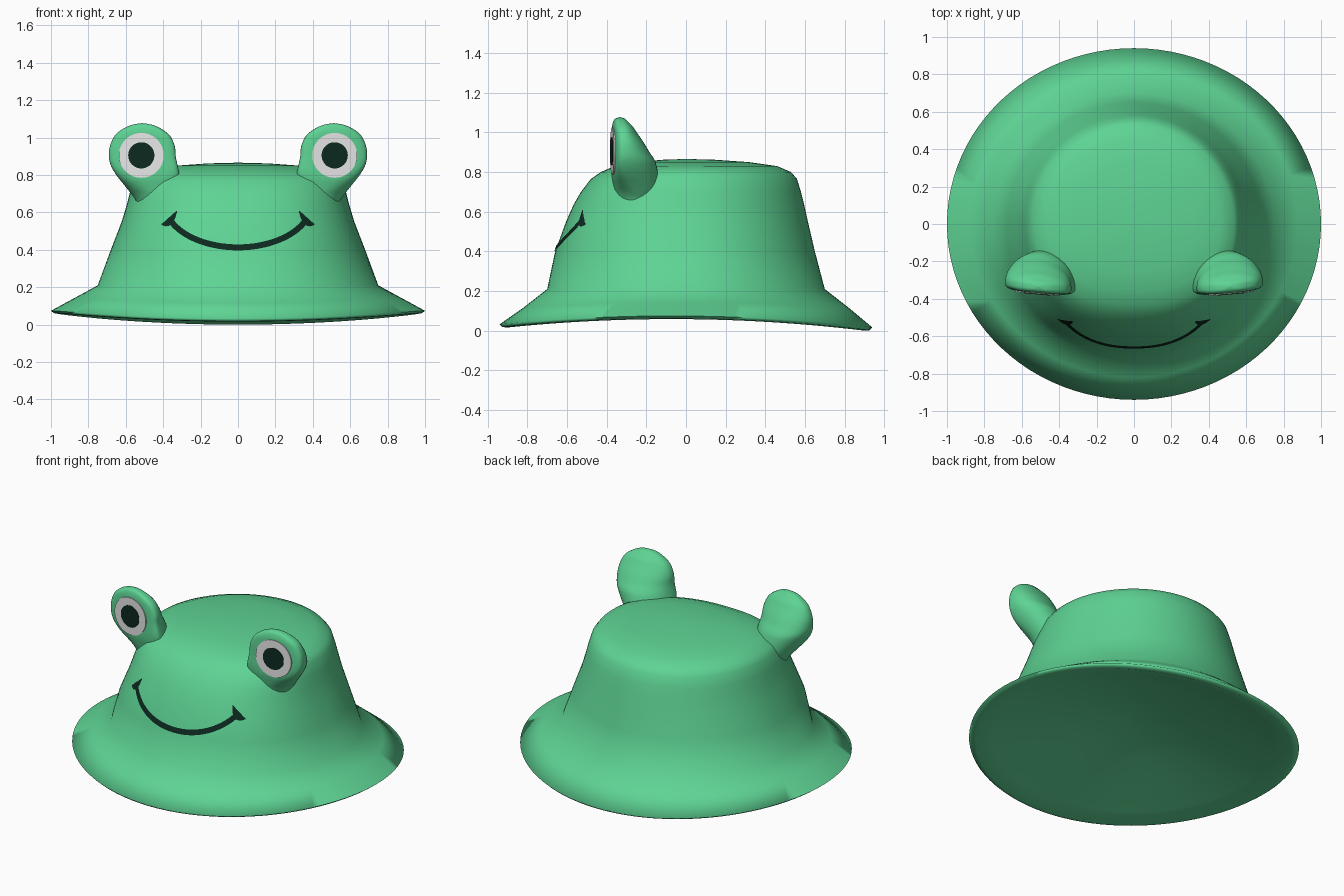
import bpy, bmesh, math
from mathutils import Vector

if "Cube" in bpy.data.objects:
    bpy.data.objects.remove(bpy.data.objects["Cube"])


def material(name, rgb):
    m = bpy.data.materials.new(name)
    m.diffuse_color = (*rgb, 1)
    m.use_nodes = True
    m.node_tree.nodes["Principled BSDF"].inputs["Base Color"].default_value = m.diffuse_color
    return m


GREEN = material("frog green", (0.112, 0.655, 0.295))
WHITE = material("eye white", (0.80, 0.80, 0.80))
DARK = material("dark green", (0.004, 0.022, 0.014))

# Crown profile: height, half width, front depth, back depth
CROWN = [(.21, .75, .70, .70), (.40, .68, .66, .65), (.55, .622, .605, .615),
         (.64, .595, .565, .595), (.70, .58, .53, .58), (.765, .56, .48, .56),
         (.80, .535, .43, .53), (.83, .46, .36, .46), (.85, .33, .25, .32),
         (.862, .16, .12, .15), (.866, .002, .002, .002)]
SEG = 96


def front_power(z):
    # The front of the crown is slightly squarer than an ellipse
    return 2 + .35 * min(max((z - .1) / .25, 0), 1)


def power(v, p):
    return math.copysign(abs(v) ** p, v)


def crown_at(z):
    for a, b in zip(CROWN, CROWN[1:]):
        if a[0] <= z <= b[0]:
            t = (z - a[0]) / (b[0] - a[0])
            return [p + (q - p) * t for p, q in zip(a, b)][1:]
    return None


def inside(p):
    c = crown_at(p.z + .008)
    if not c:
        return False
    rx, yf, yb = (max(v - .01, .001) for v in c)
    n = front_power(p.z) if p.y < 0 else 2
    return abs(p.x / rx) ** n + abs(p.y / (yf if p.y < 0 else yb)) ** n < 1


def finish(name, bm, mat, angle=60):
    me = bpy.data.meshes.new(name)
    bm.to_mesh(me)
    bm.free()
    ob = bpy.data.objects.new(name, me)
    bpy.context.collection.objects.link(ob)
    me.materials.append(mat)
    bpy.ops.object.select_all(action='DESELECT')
    ob.select_set(True)
    bpy.context.view_layer.objects.active = ob
    bpy.ops.object.shade_smooth_by_angle(angle=math.radians(angle))
    return ob


def bridge(bm, rings, closed=True):
    for a, b in zip(rings, rings[1:]):
        n = len(a)
        for i in range(n if closed else n - 1):
            j = (i + 1) % n
            bm.faces.new((a[i], a[j], b[j], b[i]))


# Hat: hollowed underside, thin rounded rim, sloping brim and crown
under = [(.205, .002, .002, .002, 0), (.198, .15, .14, .14, 0), (.165, .35, .33, .33, .002),
         (.11, .6, .56, .56, .012), (.045, .85, .80, .80, .034),
         (.008, .96, .90, .90, .05), (.01, .985, .926, .926, .052)]
brim = [(.024, 1.0, .94, .94, .05), (.116, .875, .82, .82, .026)]
bm = bmesh.new()
rings = []
for z, rx, yf, yb, saddle in under + brim + [c + (0,) for c in CROWN]:
    ring = []
    for i in range(SEG):
        a = 2 * math.pi * i / SEG
        c, s = math.cos(a), math.sin(a)
        e = 2 / front_power(z) if s < 0 and rx < .8 and z > .2 else 1
        tilt = .008 * s if saddle > .045 else 0
        ring.append(bm.verts.new((rx * power(c, e), (yf if s < 0 else yb) * power(s, e),
                                  z + saddle * c * c - tilt)))
    rings.append(ring)
bridge(bm, rings)
bm.faces.new(rings[0])
bm.faces.new(rings[-1])
bmesh.ops.recalc_face_normals(bm, faces=bm.faces)
finish("hat", bm, GREEN, 110)

# Eye stalk sections: height, inner x, outer x, front y, middle y, back y
EYE = [(.60, .28, .53, -.33, -.25, -.12), (.66, .28, .545, -.345, -.25, -.12),
       (.70, .285, .572, -.352, -.26, -.12), (.74, .295, .603, -.36, -.28, -.125),
       (.78, .308, .636, -.368, -.305, -.135), (.82, .316, .664, -.37, -.32, -.145),
       (.86, .325, .683, -.37, -.325, -.158), (.90, .333, .69, -.37, -.325, -.185),
       (.95, .337, .686, -.37, -.325, -.215), (1.0, .357, .666, -.37, -.325, -.25),
       (1.03, .385, .64, -.369, -.325, -.27), (1.055, .425, .60, -.364, -.325, -.295),
       (1.07, .465, .56, -.355, -.33, -.31), (1.077, .511, .513, -.335, -.334, -.333)]


def turn(x):
    # The eyes look slightly outwards
    return .09 * (x - .51)


def fine(rows, n=3):
    # Smooth interpolation between sections
    out = []
    for i in range(len(rows) - 1):
        p0, p1, p2, p3 = (rows[min(max(i + k, 0), len(rows) - 1)] for k in (-1, 0, 1, 2))
        for k in range(n):
            t = k / n
            out.append([b + .5 * t * (c - a + t * (2 * a - 5 * b + 4 * c - d + t * (3 * (b - c) + d - a)))
                        for a, b, c, d in zip(p0, p1, p2, p3)])
    return out + [rows[-1]]


for side, label in ((1, "right"), (-1, "left")):
    bm = bmesh.new()
    rings = []
    for z, x0, x1, yf, ym, yb in fine(EYE):
        e = 2 / (2 + 1.6 * min(max((z - .70) / .13, 0), 1))
        ring = []
        for k in range(48):
            a = 2 * math.pi * k / 48
            c, s = math.cos(a), math.sin(a)
            p = e if s < 0 else 1
            x = (x0 + x1) / 2 + (x1 - x0) / 2 * power(c, p)
            y = ym + (ym - yf if s < 0 else yb - ym) * power(s, p)
            ring.append(bm.verts.new((side * x, y + turn(x), z)))
        rings.append(ring)
    bridge(bm, rings)
    bm.faces.new(rings[-1])
    bmesh.ops.recalc_face_normals(bm, faces=bm.faces)
    bmesh.ops.delete(bm, geom=[f for f in bm.faces if all(inside(v.co) for v in f.verts)], context='FACES')
    finish(label + "_eye", bm, GREEN, 80)

    # White and pupil plates on the eye front
    for part, mat, radius, y in (("white", WHITE, .12, -.374), ("pupil", DARK, .07, -.377)):
        bm = bmesh.new()
        loops = []
        for dy in (0, .008):
            loop = []
            for k in range(48):
                a = k * math.pi / 24
                x = .517 + radius * math.cos(a)
                loop.append(bm.verts.new((side * x, y + dy + turn(x), .905 + radius * math.sin(a))))
            loops.append(loop)
        bridge(bm, loops)
        bm.faces.new(loops[0])
        bm.faces.new(loops[1])
        bmesh.ops.recalc_face_normals(bm, faces=bm.faces)
        finish(label + "_eye_" + part, bm, mat, 30)


# Smile: thin strokes laid on the front of the crown
def stroke(bm, path, width):
    n = len(path)
    rows = []
    for i, p in enumerate(path):
        t = path[min(i + 1, n - 1)] - path[max(i - 1, 0)]
        nrm = Vector((-t.y, t.x)).normalized()
        row = []
        for k in range(-2, 3):
            q = p + nrm * width(i / (n - 1)) * k / 4
            rx, yf, _ = crown_at(q.y)
            m = front_power(q.y)
            y = -yf * (1 - abs(q.x / rx) ** m) ** (1 / m)
            row.append(bm.verts.new((q.x, y - .005, q.y)))
        rows.append(row)
    bridge(bm, rows, closed=False)


bm = bmesh.new()
top = math.radians(66)
arc = [Vector((.36 * math.sin(i / 30 * top) / math.sin(top),
               .413 + .142 * (1 - math.cos(i / 30 * top)) / (1 - math.cos(top)))) for i in range(-30, 31)]
stroke(bm, arc, lambda t: .032)
for side in (1, -1):
    tick = [Vector((side * (.327 + .083 * k / 12),
                    .608 - .072 * k / 12 - .022 * math.sin(math.pi * k / 12))) for k in range(13)]
    stroke(bm, tick, lambda t: .004 + .032 * math.sin(math.pi * t))
for f in bm.faces:
    f.normal_update()
    if f.normal.y > 0:
        f.normal_flip()
finish("smile", bm, DARK)
